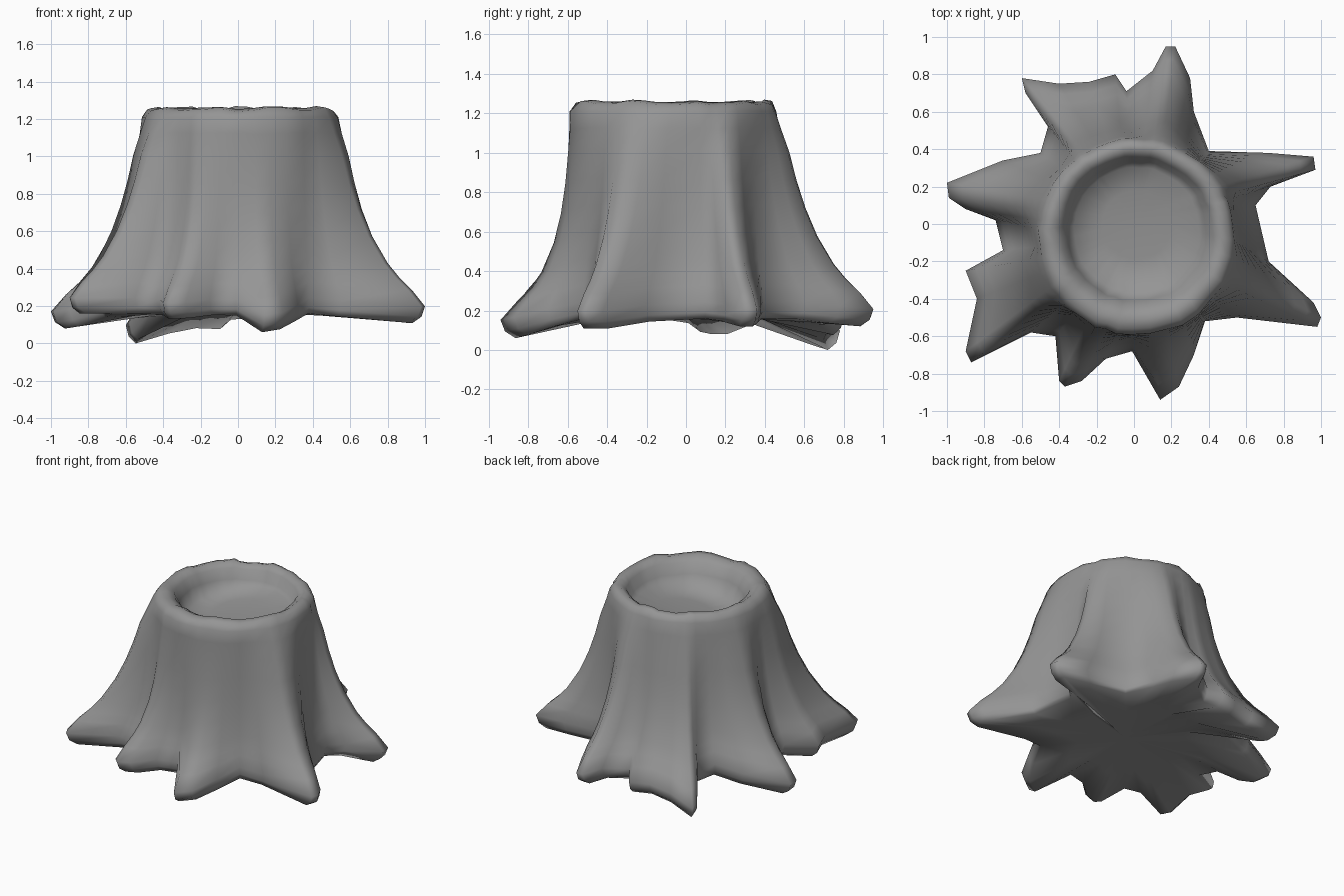
import bpy, bmesh, math, random
from mathutils import Vector

random.seed(4)
if "Cube" in bpy.data.objects:
    bpy.data.objects.remove(bpy.data.objects["Cube"])

bark = bpy.data.materials.new("stump grey")
bark.use_nodes = True
GREY = (0.3, 0.3, 0.3, 1)
bark.diffuse_color = GREY
bark.node_tree.nodes["Principled BSDF"].inputs["Base Color"].default_value = GREY

# Ground outline, counter-clockwise, one entry per root:
# tip height, steepness of the flare, points from the valley round the tip
ROOTS = [
    # left root, towards the back
    (.12, 1.0, [(.65, .1), (.73, .2), (.97, .29), (.96, .36), (.72, .38)]),
    # back root
    (.12, .95, [(.4, .39), (.32, .6), (.3, .78), (.22, .95), (.17, .95), (.1, .82)]),
    # broad back right root
    (.0, 1.1, [(-.04, .71), (-.1, .8), (-.24, .76), (-.4, .75), (-.6, .78), (-.58, .7)]),
    # right root
    (.08, 1.0, [(-.46, .52), (-.5, .38), (-.7, .34), (-1, .22), (-.99, .14), (-.9, .08), (-.74, .02)]),
    # broad front right root
    (.16, .9, [(-.7, -.14), (-.9, -.25), (-.84, -.4), (-.9, -.68), (-.87, -.74), (-.55, -.58)]),
    # narrow front root
    (.13, 1.4, [(-.42, -.6), (-.4, -.84), (-.37, -.87), (-.28, -.84), (-.15, -.72)]),
    # front root
    (.06, 1.6, [(-.01, -.68), (.14, -.94), (.24, -.87), (.32, -.7)]),
    # front left root
    (.11, .95, [(.38, -.52), (.55, -.5), (.98, -.55), (1, -.5), (.96, -.42), (.72, -.2)]),
]
CENTRE = Vector((.015, -.07, 0))
TOP, UNDER = 1.21, .16

# Trunk profile: height fraction and how far it reaches towards the outline
FLARE = [(0, .86), (.03, .96), (.08, 1), (.16, .85), (.22, .71), (.29, .58), (.42, .41),
         (.55, .29), (.68, .2), (.81, .13), (.92, .05), (1, 0)]
# Rim and hollow: scale of the trunk top and height
HOLLOW = [(.95, 1.25), (.86, 1.26), (.77, 1.23), (.71, 1.16), (.64, 1.1), (.35, 1.085)]


def bearing(x, y):
    return math.atan2(y - CENTRE.y, x - CENTRE.x) % math.tau


def column(x, y, tip, steep, angle):
    """All points from the underside, up the bark and into the hollow."""
    reach = min(1, max(0, (math.hypot(x, y) - .65) / .3))
    low = UNDER + (tip - UNDER) * reach
    foot = Vector((x, y, low))
    r = .525 + random.uniform(-.008, .008)
    head = CENTRE + Vector((math.cos(angle) * r, math.sin(angle) * r, TOP))
    inner = CENTRE.lerp(foot, .55)
    inner.z = UNDER
    pts = [inner]
    for t, f in FLARE:
        p = head.lerp(foot, f ** steep)
        p.z = low + t * (TOP - low)
        pts.append(p)
    bump = .01 * math.sin(angle * 9) + random.uniform(-.008, .008)
    for scale, z in HOLLOW:
        p = CENTRE.lerp(head, scale)
        p.y += (1 - scale) * .1
        p.z = z + bump * max(0, scale - .65) * 3
        if scale < .7:
            p.z += .1 * (p.x + p.y)     # tilted floor
        pts.append(p)
    return pts


# Columns: their upper ends spread out evenly between neighbouring valleys
bm = bmesh.new()
grid = []
valleys = [bearing(*pts[0]) for _, _, pts in ROOTS]
valleys.append(valleys[0] + math.tau)
for n, (tip, steep, pts) in enumerate(ROOTS):
    start, end = valleys[n], valleys[n + 1]
    for j, (x, y) in enumerate(pts):
        even = start + (end - start) * j / len(pts)
        angle = .4 * (start + (bearing(x, y) - start) % math.tau) + .6 * even
        grid.append([bm.verts.new(p) for p in column(x, y, tip, steep, angle)])

# Stump skin: loft the columns and close both ends
under = bm.verts.new((CENTRE.x, CENTRE.y, UNDER))
floor = bm.verts.new((CENTRE.x, CENTRE.y + .1, 1.08))
for i, a in enumerate(grid):
    b = grid[(i + 1) % len(grid)]
    for k in range(len(a) - 1):
        bm.faces.new((a[k], b[k], b[k + 1], a[k + 1]))
    bm.faces.new((under, b[0], a[0]))
    bm.faces.new((floor, a[-1], b[-1]))
bmesh.ops.recalc_face_normals(bm, faces=bm.faces)

mesh = bpy.data.meshes.new("tree_stump")
bm.to_mesh(mesh)
bm.free()
mesh.materials.append(bark)
stump = bpy.data.objects.new("tree_stump", mesh)
bpy.context.collection.objects.link(stump)
bpy.ops.object.select_all(action='DESELECT')
stump.select_set(True)
bpy.context.view_layer.objects.active = stump
bpy.ops.object.shade_smooth_by_angle(angle=math.radians(120))
